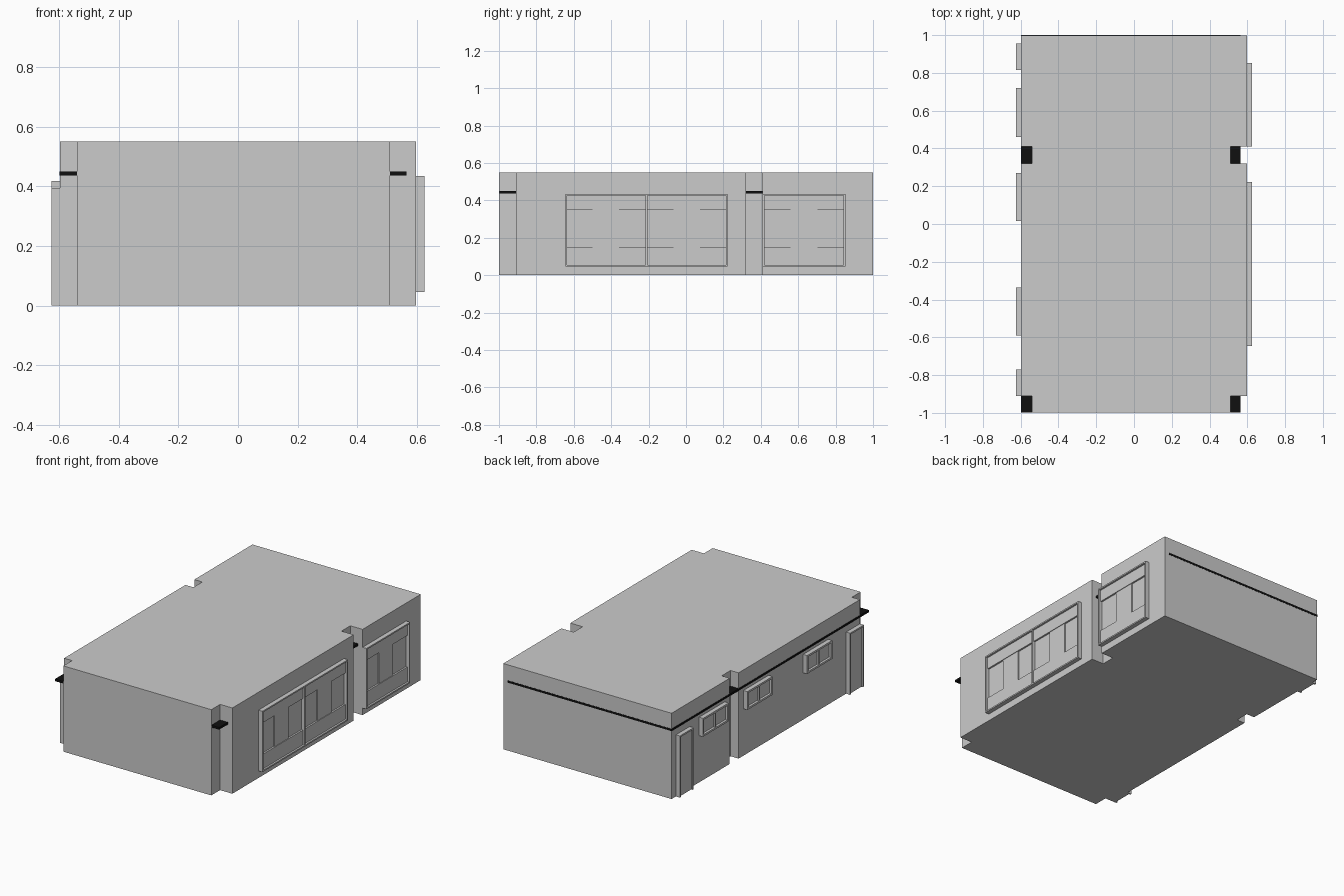
import bpy, bmesh

if "Cube" in bpy.data.objects:
    bpy.data.objects.remove(bpy.data.objects["Cube"])


def make_object(name, bm):
    bmesh.ops.recalc_face_normals(bm, faces=bm.faces)
    mesh = bpy.data.meshes.new(name)
    bm.to_mesh(mesh)
    bm.free()
    ob = bpy.data.objects.new(name, mesh)
    bpy.context.collection.objects.link(ob)
    return ob


def add_box(bm, x, y, z):
    """Add a box given (min, max) on every axis."""
    verts = bmesh.ops.create_cube(bm, size=1)["verts"]
    for v in verts:
        v.co = [r[0] if c < 0 else r[1] for c, r in zip(v.co, (x, y, z))]


def add_frame(bm, x, y, z, t, open_bottom=False):
    """Rectangular surround in the yz plane with bar width t."""
    base = z[0] if open_bottom else z[0] + t
    add_box(bm, x, y, (z[1] - t, z[1]))
    if not open_bottom:
        add_box(bm, x, y, (z[0], z[0] + t))
    add_box(bm, x, (y[0], y[0] + t), (base, z[1] - t))
    add_box(bm, x, (y[1] - t, y[1]), (base, z[1] - t))


WALL, OUT, END, HEIGHT = 0.597, 0.625, 0.999, 0.55

# building block: plan outline with pillar notches, extruded upwards
L, R = -0.54, 0.51
plan = [(L, -END), (R, -END), (R, -0.91), (WALL, -0.91), (WALL, 0.32), (R, 0.32),
        (R, 0.41), (WALL, 0.41), (WALL, END), (-WALL, END), (-WALL, 0.41),
        (L, 0.41), (L, 0.32), (-WALL, 0.32), (-WALL, -0.91), (L, -0.91)]
bm = bmesh.new()
floor = bm.faces.new([bm.verts.new((x, y, 0)) for x, y in plan])
ext = bmesh.ops.extrude_face_region(bm, geom=[floor], use_keep_orig=True)["geom"]
bmesh.ops.translate(bm, vec=(0, 0, HEIGHT),
                    verts=[g for g in ext if isinstance(g, bmesh.types.BMVert)])
make_object("building_block", bm)

# dark band slab showing on the left, the back and in the notches
bm = bmesh.new()
add_box(bm, (-0.599, 0.565), (-0.998, 1.0), (0.436, 0.45))
band = make_object("dark_band", bm)
black = bpy.data.materials.new("band_black")
black.diffuse_color = (0.005, 0.005, 0.005, 1)
black.use_nodes = True
black.node_tree.nodes["Principled BSDF"].inputs["Base Color"].default_value = black.diffuse_color
band.data.materials.append(black)

# large windows on the right side
Z0, Z1, T = 0.045, 0.435, 0.009


def large_window(name, y0, y1, bays):
    bm = bmesh.new()
    add_frame(bm, (WALL - 0.005, OUT), (y0, y1), (Z0, Z1), T)
    step = (y1 - y0) / bays
    for i in range(bays):
        a, b = y0 + i * step + T / 2, y0 + (i + 1) * step - T / 2
        if i:
            add_box(bm, (WALL - 0.005, OUT - 0.002), (a - T, a), (Z0 + T, Z1 - T))
        # upper and lower panels
        for z in ((Z0 + T, 0.148), (0.35, Z1 - T)):
            add_box(bm, (WALL - 0.005, 0.613), (a, b), z)
        # three sliding panes, the middle one stepped forward
        pane = (b - a) / 3
        for k, depth in enumerate((0.602, 0.609, 0.602)):
            add_box(bm, (WALL - 0.005, depth),
                    (a + k * pane, a + (k + 1) * pane), (0.148, 0.35))
    make_object(name, bm)


large_window("large_window_front", -0.645, 0.222, 2)
large_window("large_window_back", 0.41, 0.852, 1)

# small two-pane windows on the left side
for i, (y0, y1) in enumerate([(-0.59, -0.335), (0.015, 0.27), (0.46, 0.72)]):
    bm = bmesh.new()
    mid = (y0 + y1) / 2
    add_frame(bm, (-OUT, -WALL + 0.005), (y0, y1), (0.3, 0.418), 0.012)
    add_box(bm, (-OUT + 0.004, -WALL + 0.005), (mid - 0.005, mid + 0.005), (0.312, 0.406))
    add_box(bm, (-0.61, -WALL + 0.005), (y0 + 0.012, y1 - 0.012), (0.312, 0.406))
    make_object(f"small_window_{i + 1}", bm)

# doors on the left side
for i, (y0, y1) in enumerate([(-0.91, -0.77), (0.815, 0.955)]):
    bm = bmesh.new()
    add_frame(bm, (-OUT, -WALL + 0.005), (y0, y1), (0, 0.395), 0.01, open_bottom=True)
    add_box(bm, (-0.615, -WALL + 0.005), (y0 + 0.01, y1 - 0.01), (0, 0.385))
    make_object(f"side_door_{i + 1}", bm)
